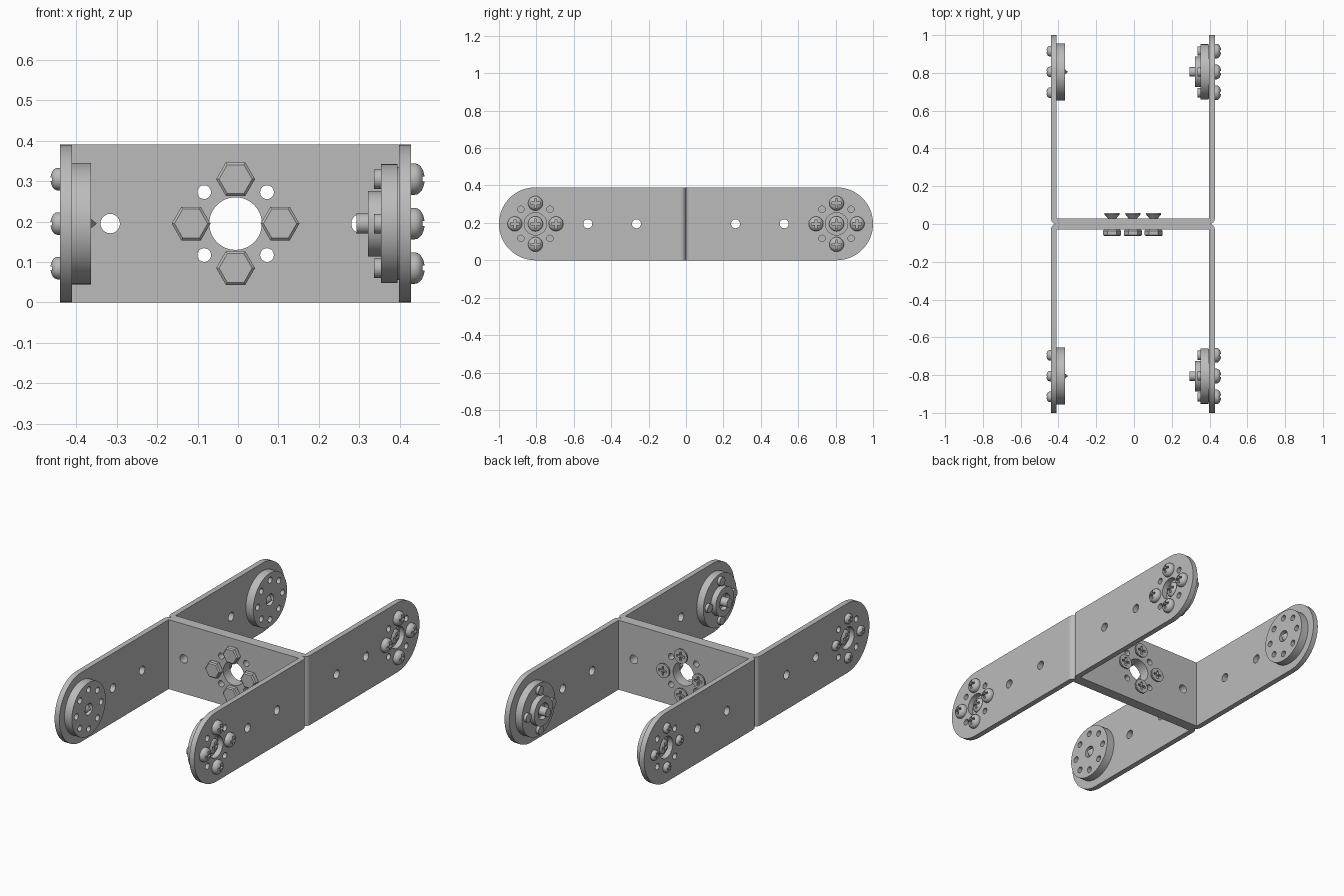
import bpy, bmesh
from math import pi, cos, sin
from mathutils import Matrix, Vector

cube = bpy.data.objects.get("Cube")
if cube:
    bpy.data.objects.remove(cube)

grey = bpy.data.materials.new("brushed grey metal")
grey.use_nodes = True
grey.diffuse_color = (0.5, 0.5, 0.5, 1)
grey.node_tree.nodes["Principled BSDF"].inputs["Base Color"].default_value = (0.5, 0.5, 0.5, 1)

T = 0.03                      # sheet thickness
H = 0.39                      # bracket height
MID = H / 2
END = 0.805                   # arm end centre
X_IN = {1: 0.398, -1: -0.41}  # inner faces of the arms
CX = (X_IN[1] + X_IN[-1]) / 2
PITCH = 0.11                  # bolt circle radius

# Orientations whose local z points along the named direction
FRONT = Matrix.Rotation(pi / 2, 4, 'X')
BACK = Matrix.Rotation(-pi / 2, 4, 'X')
SIDE = {1: Matrix.Rotation(pi / 2, 4, 'Y'), -1: Matrix.Rotation(-pi / 2, 4, 'Y')}
ARM = Matrix(((0, 0, 1, 0), (1, 0, 0, 0), (0, 1, 0, 0), (0, 0, 0, 1)))


def finish(mesh):
    bm = bmesh.new()
    bm.from_mesh(mesh)
    bmesh.ops.remove_doubles(bm, verts=bm.verts, dist=1e-5)
    bmesh.ops.recalc_face_normals(bm, faces=bm.faces)
    bm.to_mesh(mesh)
    bm.free()
    mesh.materials.clear()
    mesh.materials.append(grey)
    mesh.shade_smooth()
    mesh.set_sharp_from_angle(angle=0.6)
    return mesh


def place(name, mesh, loc, rot=Matrix()):
    ob = bpy.data.objects.new(name, mesh)
    bpy.context.collection.objects.link(ob)
    ob.matrix_world = Matrix.Translation(Vector(loc)) @ rot
    return ob


def baked(ob):
    dg = bpy.context.evaluated_depsgraph_get()
    mesh = bpy.data.meshes.new_from_object(ob.evaluated_get(dg))
    bpy.data.objects.remove(ob)
    return finish(mesh)


def circle(x, y, r, n=24):
    return [(x + r * cos(2 * pi * i / n), y + r * sin(2 * pi * i / n)) for i in range(n)]


def around(n, r, turn=0):
    return [(r * cos(turn + 2 * pi * i / n), r * sin(turn + 2 * pi * i / n)) for i in range(n)]


def plate(outline, holes, thick):
    """Flat sheet with holes, centred on its thickness."""
    cu = bpy.data.curves.new("sheet", 'CURVE')
    cu.dimensions, cu.fill_mode, cu.extrude = '2D', 'BOTH', thick / 2
    for ring in [outline] + holes:
        sp = cu.splines.new('POLY')
        sp.points.add(len(ring) - 1)
        for p, (x, y) in zip(sp.points, ring):
            p.co = (x, y, 0, 1)
        sp.use_cyclic_u = True
    return baked(place("sheet", cu, (0, 0, 0)))


def lathe(profile, n=32):
    """Solid turned about z from (radius, height) points."""
    bm = bmesh.new()
    vs = [bm.verts.new((r, 0, h)) for r, h in profile]
    es = [bm.edges.new(pair) for pair in zip(vs, vs[1:])]
    bmesh.ops.spin(bm, geom=vs + es, cent=(0, 0, 0), axis=(0, 0, 1), angle=2 * pi, steps=n)
    mesh = bpy.data.meshes.new("turned")
    bm.to_mesh(mesh)
    bm.free()
    return finish(mesh)


def cross_cut(mesh, r, top, depth):
    """Sinks a cross-shaped driver recess into a screw head."""
    a, b = r * 0.62, r * 0.15
    quarter = [(a, -b), (a, b), (b, b)]
    cross = []
    for k in range(4):
        c, s = round(cos(k * pi / 2)), round(sin(k * pi / 2))
        cross += [(x * c - y * s, x * s + y * c) for x, y in quarter]
    cutter = place("recess_cutter", plate(cross, [], depth * 2), (0, 0, top))
    cutter.hide_render = True
    head = place("head", mesh, (0, 0, 0))
    mod = head.modifiers.new("recess", 'BOOLEAN')
    mod.operation, mod.solver, mod.object = 'DIFFERENCE', 'EXACT', cutter
    result = baked(head)
    bpy.data.objects.remove(cutter)
    return result


def dome_screw(r, h, shank_r, shank):
    arc = [(r * cos(t * pi / 12), h * (0.25 + 0.75 * sin(t * pi / 12))) for t in range(6)]
    prof = [(0, -shank), (shank_r, -shank), (shank_r, 0), (r, 0)] + arc + [(0, h)]
    return cross_cut(lathe(prof), r, h, h * 0.55)


# Fasteners
big_screw = dome_screw(0.039, 0.034, 0.024, 0.092)
small_screw = dome_screw(0.028, 0.024, 0.014, 0.05)
centre_screw = dome_screw(0.04, 0.024, 0.02, 0.004)
flat_screw = cross_cut(lathe([(0, 0), (0.022, 0), (0.04, 0.02), (0.04, 0.028), (0, 0.028)]),
                       0.04, 0.028, 0.015)
hex_head = lathe([(0, 0), (0.042, 0), (0.048, 0.006), (0.048, 0.028), (0.041, 0.034),
                  (0, 0.034)], 6)

# Round hubs: a drilled disc, and a stepped disc with a socket
drilled_hub = plate(circle(0, 0, 0.15, 64),
                    [circle(0, 0, 0.032)] + [circle(x, y, 0.017, 16) for x, y in around(8, PITCH)],
                    0.046)
stepped_hub = lathe([(0, 0.05), (0.045, 0.05), (0.045, 0.076), (0.081, 0.076), (0.081, 0.045),
                     (0.147, 0.045), (0.147, 0.004), (0.14, 0.004), (0.14, 0), (0, 0)], 64)
centre_pin = lathe([(0, 0.105), (0.025, 0.105), (0.025, 0), (0, 0)])
centre_point = lathe([(0, 0.061), (0.028, 0.026), (0.028, 0), (0, 0)])
hub_backing = lathe([(0, 0), (0.14, 0), (0.14, 0.006), (0, 0.006)], 48)

diagonals = around(4, PITCH, pi / 4)
for s, end in ((-1, "front"), (1, "back")):
    # Web of the U bracket
    holes = [circle(0, 0, 0.065, 48)] + [circle(x, y, 0.017) for x, y in diagonals]
    holes += [circle(x, 0, 0.024) for x in (-0.31, 0.31)]
    half = X_IN[1] - CX
    web = plate([(-half, -MID), (half, -MID), (half, MID), (-half, MID)], holes, T)
    place(end + "_web", web, (CX, s * T / 2, MID), FRONT)

    for side, label in ((1, "left"), (-1, "right")):
        tag = end + "_" + label
        x_in = X_IN[side]
        x_out = x_in + side * T
        y_end = s * END

        # Rounded bend between web and arm
        bend = [(0, 0)] + [(side * T * sin(k * pi / 12), -s * T * cos(k * pi / 12))
                           for k in range(7)]
        place(tag + "_bend", plate(bend, [], H), (x_in, s * T, MID))

        # Arm with a round end
        tip = [(s * (END + MID * cos(k * pi / 32)), MID * sin(k * pi / 32))
               for k in range(-16, 17)]
        holes = [circle(s * y, 0, 0.024) for y in (0.265, 0.525)]
        holes += [circle(y_end, 0, 0.06, 32)]
        holes += [circle(y_end + y, z, 0.017) for y, z in diagonals]
        arm = plate([(s * T, -MID)] + tip + [(s * T, MID)], holes, T)
        place(tag + "_arm", arm, (x_in + side * T / 2, 0, MID), ARM)

        # Hub on the inner face
        inward = SIDE[-side]
        if side == 1:
            place(tag + "_hub", stepped_hub, (x_in, y_end, MID), inward)
            place(tag + "_hub_pin", centre_pin, (x_in, y_end, MID), inward)
        else:
            place(tag + "_hub", drilled_hub, (x_in + 0.023, y_end, MID), ARM)
            place(tag + "_hub_backing", hub_backing, (x_in, y_end, MID), inward)
            place(tag + "_hub_point", centre_point, (x_in, y_end, MID), inward)

        # Screws on the outer face
        screw = big_screw if side == 1 else small_screw
        place(tag + "_centre_screw", centre_screw, (x_in + side * 0.004, y_end, MID), SIDE[side])
        for y, z in around(4, PITCH):
            place(tag + "_screw", screw, (x_out, y_end + y, MID + z), SIDE[side])

# Bolts joining the two webs
for x, z in around(4, PITCH):
    place("web_hex_head", hex_head, (CX + x, -T, MID + z), FRONT)
    place("web_screw", flat_screw, (CX + x, T, MID + z), BACK)
